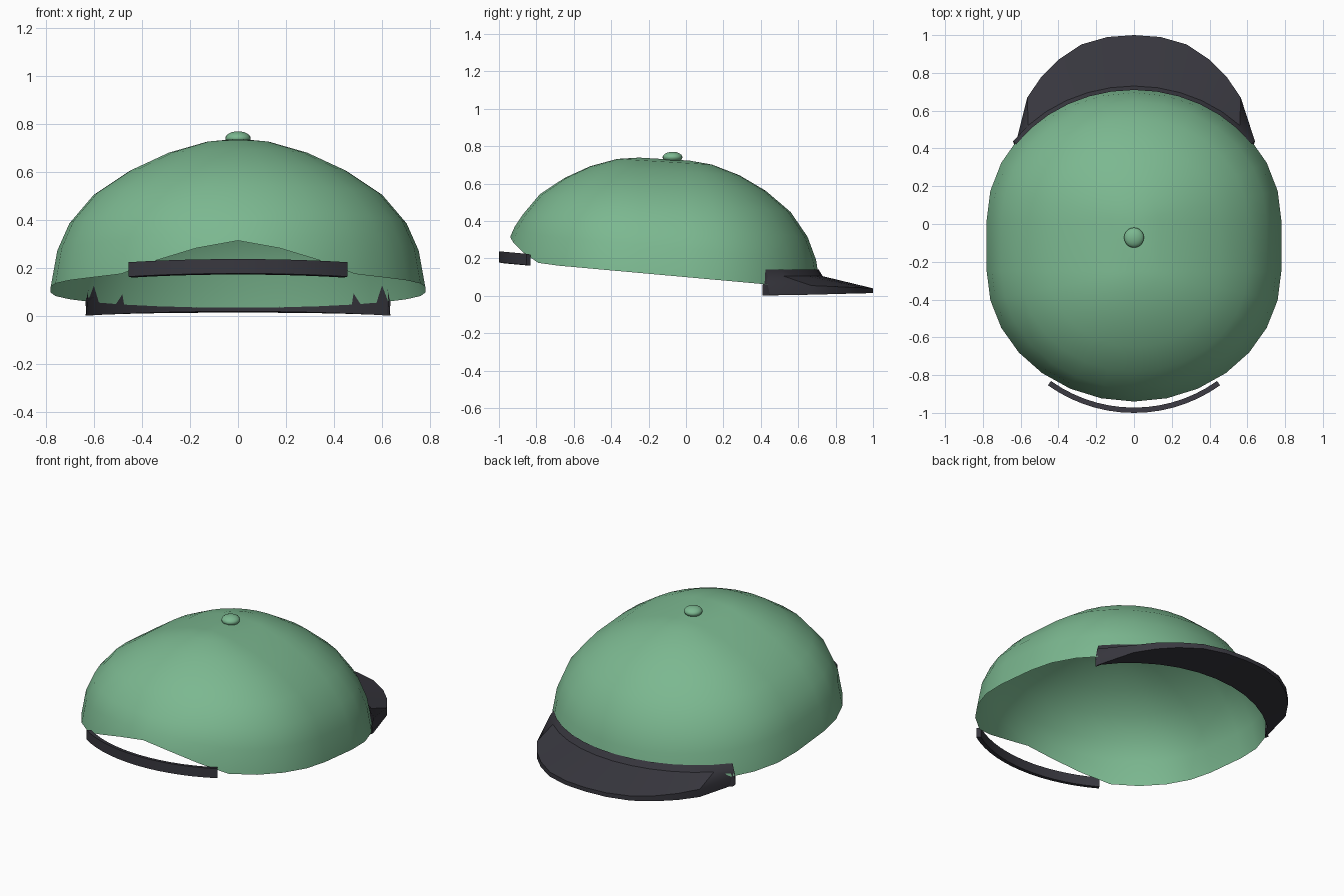
import bpy, bmesh, math

cube = bpy.data.objects.get("Cube")
if cube:
    bpy.data.objects.remove(cube, do_unlink=True)


def material(name, rgb):
    m = bpy.data.materials.new(name)
    m.use_nodes = True
    m.diffuse_color = (*rgb, 1)
    m.node_tree.nodes["Principled BSDF"].inputs["Base Color"].default_value = (*rgb, 1)
    return m


green = material("sage_green", (0.20, 0.48, 0.28))
charcoal = material("charcoal", (0.04, 0.039, 0.05))


def finish(obj, mat, angle):
    obj.data.materials.append(mat)
    bpy.ops.object.select_all(action="DESELECT")
    obj.select_set(True)
    bpy.context.view_layer.objects.active = obj
    bpy.ops.object.shade_smooth_by_angle(angle=math.radians(angle))


def loft(name, rows, mat, closed, caps=False, angle=35):
    """Skin a list of equal-length point rows."""
    bm = bmesh.new()
    grid = [[bm.verts.new(p) for p in row] for row in rows]
    n = len(grid[0])
    for a, b in zip(grid, grid[1:]):
        for i in range(n if closed else n - 1):
            j = (i + 1) % n
            bm.faces.new((a[i], a[j], b[j], b[i]))
    if caps:
        bm.faces.new(grid[0])
        bm.faces.new(grid[-1][::-1])
    bmesh.ops.remove_doubles(bm, verts=bm.verts, dist=0.0005)
    bmesh.ops.recalc_face_normals(bm, faces=bm.faces)
    mesh = bpy.data.meshes.new(name)
    bm.to_mesh(mesh)
    bm.free()
    obj = bpy.data.objects.new(name, mesh)
    bpy.context.collection.objects.link(obj)
    finish(obj, mat, angle)
    return obj


def outline(t, r, front):
    """Point on the head outline: two half ellipses with a straight middle."""
    x = 0.78 * r * math.cos(t)
    y = 0.02 + 0.70 * r * math.sin(t) if front else -0.25 + 0.69 * r * math.sin(t)
    return x, y


# Crown: open tilted dome whose rim rises into an arch at the back
SEG = 14
columns = [(math.pi * i / SEG, True) for i in range(SEG + 1)]
columns += [(math.pi * (1 + i / SEG), False) for i in range(SEG + 1)]


def arch(x, y):
    return max(0, 1 - (abs(x) / 0.5) ** 1.4) if y < -0.6 else 0


rim = []
for t, front in columns:
    x, y = outline(t, 1, front)
    rim.append((x, y, 0.1 - 0.09 * y + 0.13 * arch(x, y)))
rings = [rim]
for r, h in ((0.965, 0.26), (0.9, 0.375), (0.77, 0.495), (0.58, 0.595),
             (0.38, 0.668), (0.17, 0.716), (0, 0.73)):
    ring = []
    for t, front in columns:
        x, y = outline(t, r, front)
        z = h - (0.06 + 0.03 * r ** 4) * (y + 0.1)
        if r > 0.95:
            z += 0.04 * arch(x, y)
        ring.append((x, y, z))
    rings.append(ring)
loft("crown", rings, green, closed=True, angle=80)

# Button on top of the crown
bpy.ops.mesh.primitive_uv_sphere_add(segments=20, ring_count=12, radius=1,
                                     location=(0, -0.072, 0.741))
button = bpy.context.object
button.name = "top_button"
button.scale = (0.053, 0.053, 0.029)
finish(button, green, 60)

# Brim: wedge section swept around the front of the rim
edge = [(0.63, 0.41), (0.565, 0.67), (0.49, 0.78), (0.40, 0.87),
        (0.28, 0.95), (0.14, 0.99), (0, 1)]
edge += [(-x, y) for x, y in edge[-2::-1]]
sections = []
for i, (ox, oy) in enumerate(edge):
    u = i / (len(edge) - 1)
    t = math.radians(36 + 108 * u)
    mid = math.sin(math.pi * u)
    top = outline(t, 0.985, True)
    shoulder = outline(t, 1.015, True)
    base = outline(t, 1.006, True)
    sections.append([
        (*top, 0.14),
        (*shoulder, 0.105),
        (ox, oy, 0.06 - 0.02 * mid),
        (ox, oy, 0.003 + 0.012 * mid),
        (*base, 0.002 + 0.018 * mid),
    ])
loft("brim", sections, charcoal, closed=True, caps=True)

# Rear strap: curved band bridging the arch
sections = []
for i in range(15):
    a = math.radians(-35.5 + 71 * i / 14)
    row = []
    for radius, z in ((0.785, 0.03), (0.785, -0.03), (0.757, -0.032), (0.757, 0.028)):
        y = -0.215 - radius * math.cos(a)
        row.append((radius * math.sin(a), y, 0.118 - 0.09 * y + z))
    sections.append(row)
loft("rear_strap", sections, charcoal, closed=True, caps=True)
